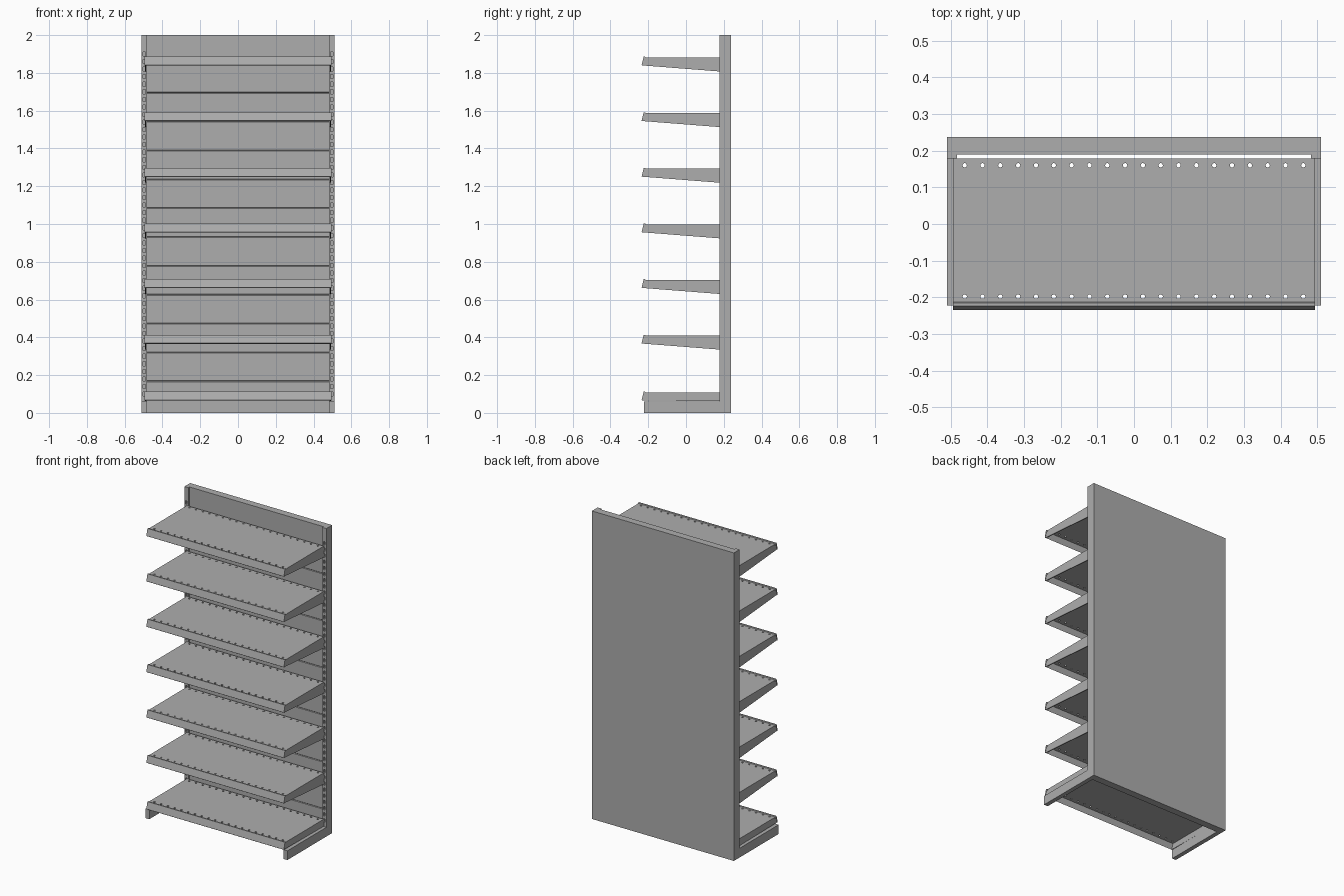
import bpy, bmesh, math
from mathutils import Matrix

cube = bpy.data.objects.get("Cube")
if cube:
    bpy.data.objects.remove(cube)

grey = bpy.data.materials.new("shelf grey")
grey.use_nodes = True
grey.diffuse_color = (0.42, 0.42, 0.42, 1)
grey.node_tree.nodes["Principled BSDF"].inputs["Base Color"].default_value = (0.42, 0.42, 0.42, 1)


def add(name, mesh, loc=(0, 0, 0)):
    ob = bpy.data.objects.new(name, mesh)
    ob.location = loc
    if not mesh.materials:
        mesh.materials.append(grey)
    bpy.context.collection.objects.link(ob)
    return ob


def extrude_x(name, profile, x0, x1):
    """Mesh from a (y, z) profile swept along x."""
    bm = bmesh.new()
    face = bm.faces.new([bm.verts.new((x0, y, z)) for y, z in profile])
    new = bmesh.ops.extrude_face_region(bm, geom=[face])["geom"]
    bmesh.ops.translate(bm, vec=(x1 - x0, 0, 0),
                        verts=[g for g in new if isinstance(g, bmesh.types.BMVert)])
    bmesh.ops.recalc_face_normals(bm, faces=bm.faces)
    mesh = bpy.data.meshes.new(name)
    bm.to_mesh(mesh)
    bm.free()
    return mesh


def rect(x0, x1, y0, y1):
    return [(x0, y0), (x1, y0), (x1, y1), (x0, y1)]


def circle(x, y, r, n=10):
    return [(x + r * math.cos(math.tau * i / n), y + r * math.sin(math.tau * i / n)) for i in range(n)]


def pierced_plate(name, loops, thickness, matrix):
    """Flat plate: the first loop is the outline, the others are holes."""
    cu = bpy.data.curves.new(name, "CURVE")
    cu.dimensions = "2D"
    cu.fill_mode = "BOTH"
    cu.extrude = thickness / 2
    for pts in loops:
        sp = cu.splines.new("POLY")
        sp.points.add(len(pts) - 1)
        for p, (x, y) in zip(sp.points, pts):
            p.co = (x, y, 0, 1)
        sp.use_cyclic_u = True
    tmp = bpy.data.objects.new(name, cu)
    bpy.context.collection.objects.link(tmp)
    dg = bpy.context.evaluated_depsgraph_get()
    mesh = bpy.data.meshes.new_from_object(tmp.evaluated_get(dg))
    bpy.data.objects.remove(tmp)
    bm = bmesh.new()
    bm.from_mesh(mesh)
    bmesh.ops.remove_doubles(bm, verts=bm.verts, dist=1e-5)
    bmesh.ops.recalc_face_normals(bm, faces=bm.faces)
    bm.to_mesh(mesh)
    bm.free()
    for p in mesh.polygons:
        p.use_smooth = False
    mesh.transform(matrix)
    mesh.materials.clear()
    return mesh


# Back wall: stacked panels with a small groove at each joint
wall = [(0.237, 0), (0.19, 0)]
step, groove = 0.1527, 0.003
for k in range(12, 0, -1):
    z = 2 - k * step
    wall += [(0.19, z - groove), (0.19 + groove, z), (0.19, z + groove)]
wall += [(0.19, 2), (0.237, 2)]
add("back_wall", extrude_x("back_wall", wall, -0.482, 0.482))

# Uprights with slotted faces, and base feet
upright = extrude_x("upright", rect(0.188, 0.237, 0, 2), -0.014, 0.014)
slots = [rect(-0.006, 0.006, z - 0.011, z + 0.011) for z in [0.1 + 0.04 * i for i in range(46)]]
face = pierced_plate("upright_face", [rect(-0.014, 0.014, 0, 2)] + slots, 0.01,
                     Matrix.Translation((0, 0.183, 0)) @ Matrix.Rotation(math.pi / 2, 4, "X"))
foot = extrude_x("foot", rect(-0.222, 0.178, 0, 0.06), -0.014, 0.014)
for side, s in (("left", 1), ("right", -1)):
    add(side + "_upright", upright, (s * 0.496, 0, 0))
    add(side + "_upright_face", face, (s * 0.496, 0, 0))
    add(side + "_foot", foot, (s * 0.496, 0, 0))

# Shelf parts, measured down from the top of the shelf
holes = [circle(-0.4617 + 0.0486 * i, y, 0.006) for y in (0.16, -0.198) for i in range(20)]
deck = pierced_plate("shelf_deck", [rect(-0.492, 0.492, -0.21, 0.178)] + holes, 0.006,
                     Matrix.Translation((0, 0, -0.007)))
lip = extrude_x("shelf_lip", [(-0.207, -0.01), (-0.207, -0.004), (-0.213, -0.004), (-0.216, 0),
                              (-0.224, 0), (-0.235, -0.044), (-0.231, -0.047), (-0.22, -0.01)],
                -0.494, 0.494)
bracket = extrude_x("bracket", [(-0.222, -0.008), (0.18, -0.008), (0.18, -0.078), (-0.231, -0.046)],
                    -0.003, 0.003)
base_side = extrude_x("base_side", [(-0.222, -0.008), (0.18, -0.008), (0.18, -0.05), (-0.231, -0.046)],
                      -0.003, 0.003)

for n in range(7):
    top = 0.112 if n == 0 else 0.413 + 0.2945 * (n - 1)
    tag = "_%d" % (n + 1)
    add("shelf_deck" + tag, deck, (0, 0, top))
    add("shelf_lip" + tag, lip, (0, 0, top))
    for side, s in (("left", 1), ("right", -1)):
        add(side + "_bracket" + tag, bracket if n else base_side, (s * 0.489, 0, top))
